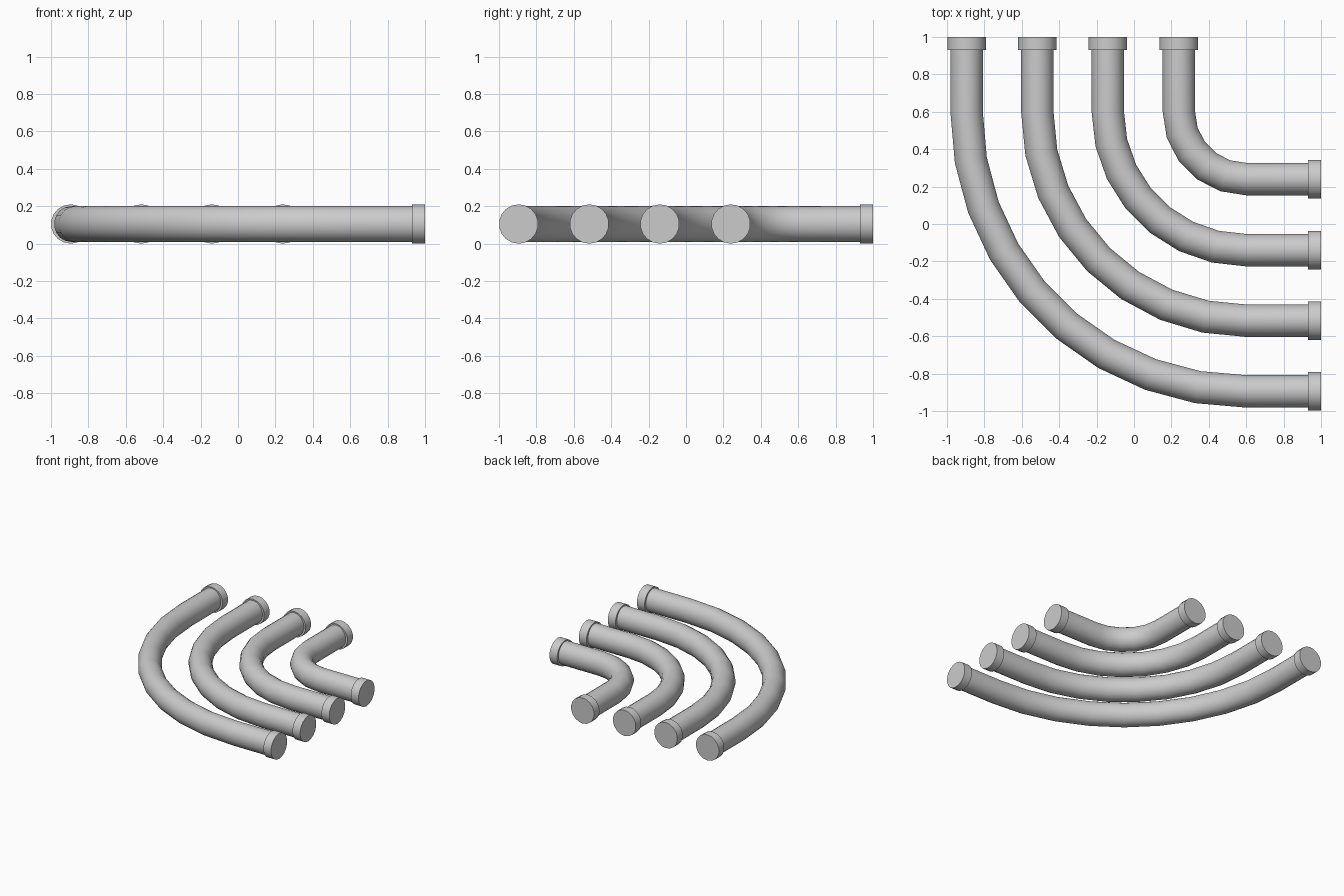
import bpy, bmesh
from math import sin, cos, pi

if "Cube" in bpy.data.objects:
    bpy.data.objects.remove(bpy.data.objects["Cube"])

SIDES = 18
Z = 0.105           # height of the pipe centre line
BEND = 0.6          # bend centre in x and y
COLLAR = 0.07       # collar length


def sweep(name, path, rw, rh):
    """Tube with capped ends; path holds (x, y, normal_x, normal_y)."""
    bm = bmesh.new()
    rings = []
    for x, y, nx, ny in path:
        ring = []
        for i in range(SIDES):
            a = 2 * pi * i / SIDES
            ring.append(bm.verts.new((x + nx * rw * sin(a), y + ny * rw * sin(a), Z + rh * cos(a))))
        rings.append(ring)
    for r0, r1 in zip(rings, rings[1:]):
        for i in range(SIDES):
            j = (i + 1) % SIDES
            bm.faces.new((r0[i], r0[j], r1[j], r1[i]))
    bm.faces.new(rings[0])
    bm.faces.new(rings[-1])
    bmesh.ops.recalc_face_normals(bm, faces=bm.faces)
    me = bpy.data.meshes.new(name)
    bm.to_mesh(me)
    bm.free()
    ob = bpy.data.objects.new(name, me)
    bpy.context.collection.objects.link(ob)
    bpy.ops.object.select_all(action='DESELECT')
    ob.select_set(True)
    bpy.context.view_layer.objects.active = ob
    bpy.ops.object.shade_smooth_by_angle(angle=pi / 5)


# Four nested quarter-bend pipes, each with a collar at both ends
for n, (c, steps) in enumerate([(-0.895, 9), (-0.517, 8), (-0.14, 7), (0.24, 5)], 1):
    radius = BEND - c
    path = [(c, 0.97, -1, 0)]
    for k in range(steps + 1):
        a = pi / 2 * k / steps
        path.append((BEND - radius * cos(a), BEND - radius * sin(a), -cos(a), -sin(a)))
    path.append((0.97, c, 0, -1))
    sweep(f"bent_pipe_{n}", path, 0.088, 0.095)
    sweep(f"back_collar_{n}", [(c, 1 - COLLAR, 1, 0), (c, 1, 1, 0)], 0.105, 0.105)
    sweep(f"right_collar_{n}", [(1 - COLLAR, c, 0, 1), (1, c, 0, 1)], 0.105, 0.105)
